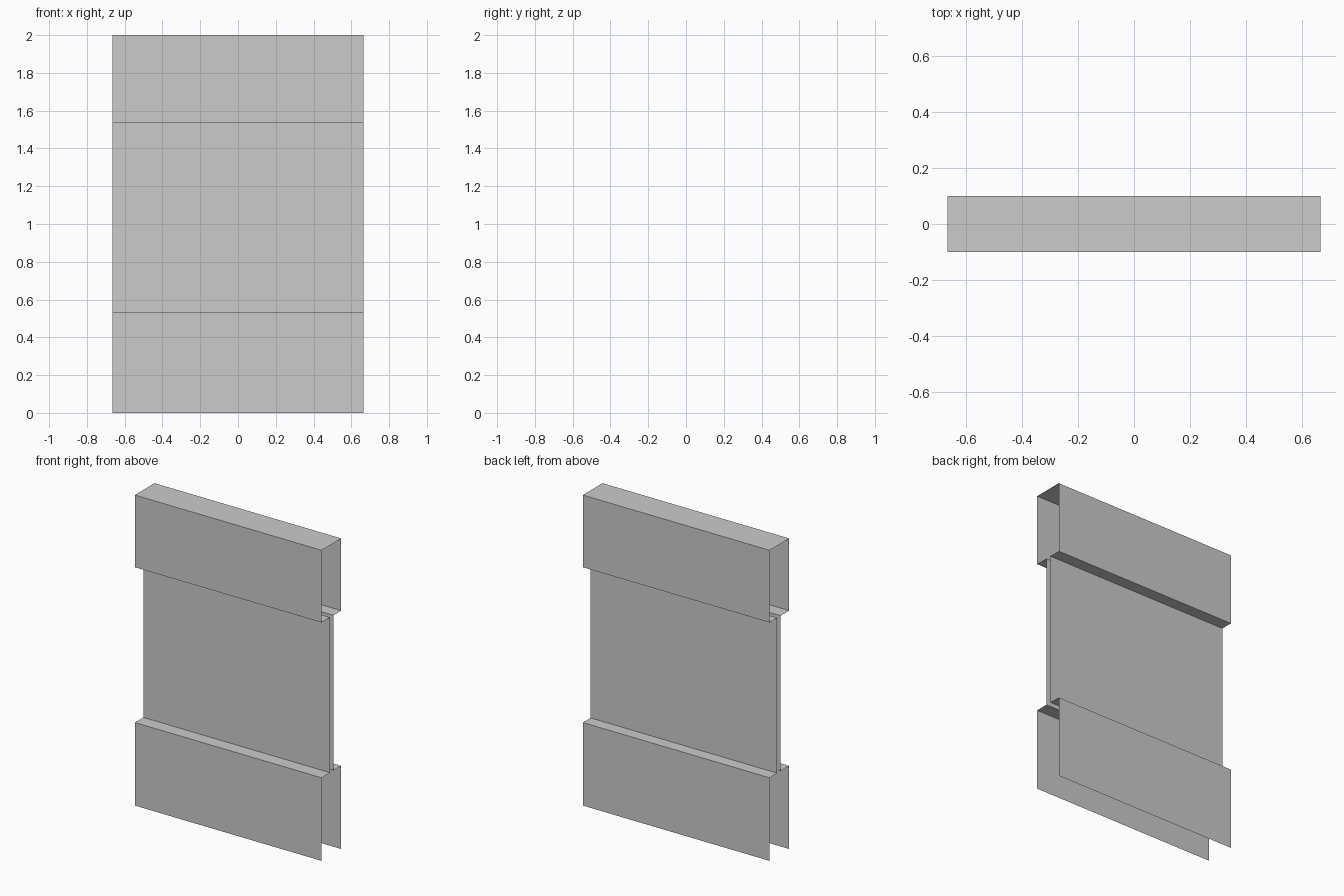
import bpy, bmesh

if "Cube" in bpy.data.objects:
    bpy.data.objects.remove(bpy.data.objects["Cube"])

HALF_W = 0.665          # half length along x
BASE_TOP, CAP_BOTTOM, TOP = 0.535, 1.535, 2.0
OUTER = 0.1             # half depth of the thick base and cap
FRONT, BACK = -0.014, 0.022   # faces of the thin middle panel

# open cross-section (y, z): up the front, over the top, down the back
profile = [(-OUTER, 0), (-OUTER, BASE_TOP), (FRONT, BASE_TOP), (FRONT, CAP_BOTTOM),
           (-OUTER, CAP_BOTTOM), (-OUTER, TOP), (OUTER, TOP), (OUTER, CAP_BOTTOM),
           (BACK, CAP_BOTTOM), (BACK, BASE_TOP), (OUTER, BASE_TOP), (OUTER, 0)]


def sweep(name, points, half):
    """Sweep an open (y, z) profile along x, leaving ends and underside open."""
    bm = bmesh.new()
    left = [bm.verts.new((-half, y, z)) for y, z in points]
    right = [bm.verts.new((half, y, z)) for y, z in points]
    for i in range(len(points) - 1):
        bm.faces.new((left[i], right[i], right[i + 1], left[i + 1]))
    mesh = bpy.data.meshes.new(name)
    bm.to_mesh(mesh)
    bm.free()
    obj = bpy.data.objects.new(name, mesh)
    bpy.context.collection.objects.link(obj)
    return obj


# wall section: thick base, thin middle, thick cap
sweep("wall_section", profile, HALF_W)
